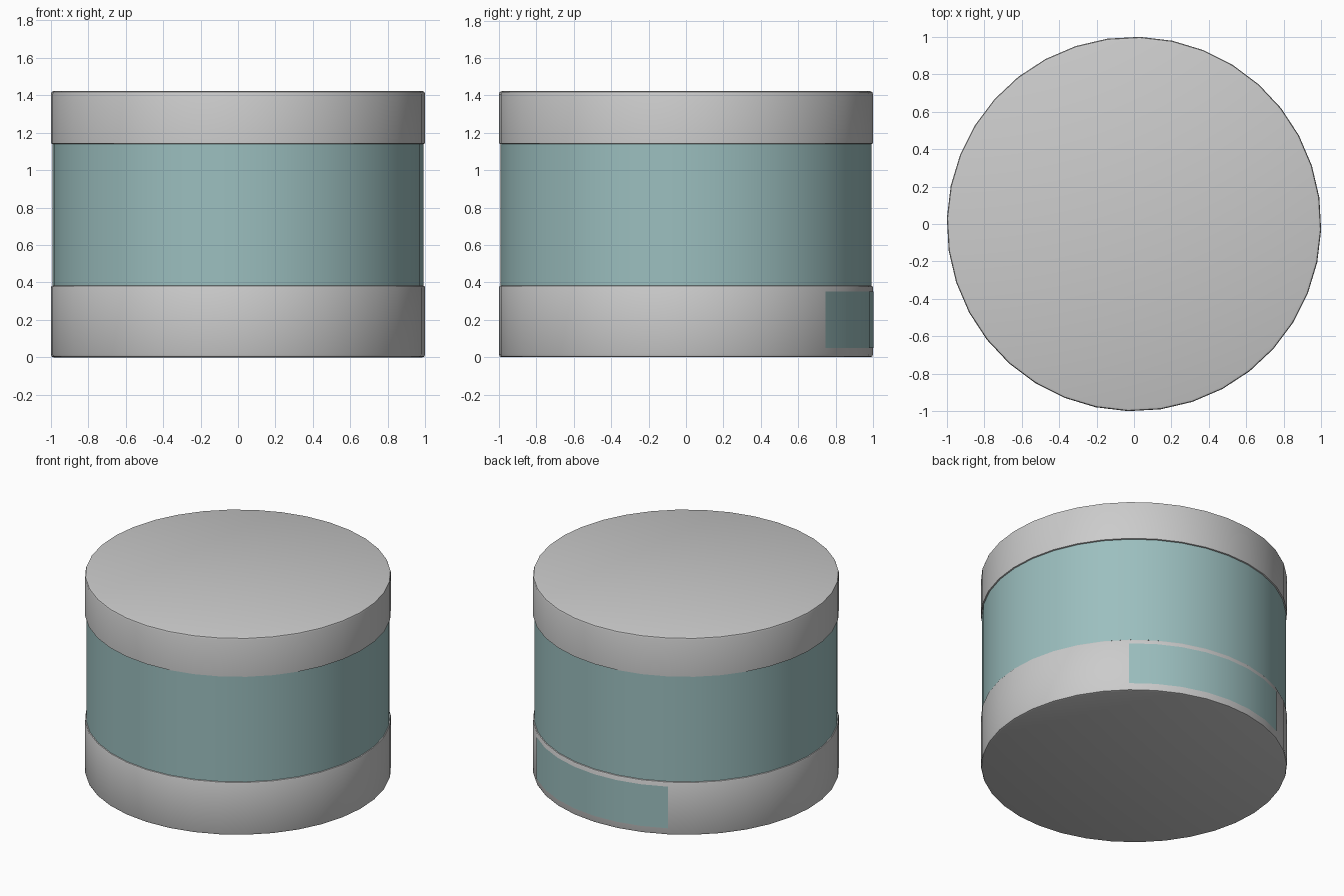
import bpy, math

if "Cube" in bpy.data.objects:
    bpy.data.objects.remove(bpy.data.objects["Cube"])

SIDES = 36
STEP = 2 * math.pi / SIDES
OFFSET = math.radians(8.2)

teal = bpy.data.materials.new("teal")
teal.diffuse_color = (0.33, 0.52, 0.52, 1)
teal.use_nodes = True
teal.node_tree.nodes["Principled BSDF"].inputs["Base Color"].default_value = teal.diffuse_color


def finish(name, verts, faces, material=None):
    mesh = bpy.data.meshes.new(name)
    mesh.from_pydata(verts, [], faces)
    obj = bpy.data.objects.new(name, mesh)
    bpy.context.collection.objects.link(obj)
    if material:
        mesh.materials.append(material)
    bpy.ops.object.select_all(action='DESELECT')
    obj.select_set(True)
    bpy.context.view_layer.objects.active = obj
    bpy.ops.object.shade_smooth_by_angle(angle=math.radians(30))
    return obj


def ring_point(r, i, z):
    a = OFFSET + STEP * i
    return (r * math.cos(a), r * math.sin(a), z)


def lathe(name, profile, material=None, caps=(True, True)):
    """Turn a bottom-to-top (radius, z) profile into a closed drum."""
    n = SIDES
    verts = [ring_point(r, i, z) for r, z in profile for i in range(n)]
    faces = [(k * n + i, k * n + (i + 1) % n, (k + 1) * n + (i + 1) % n, (k + 1) * n + i)
             for k in range(len(profile) - 1) for i in range(n)]
    if caps[0]:
        faces.append(tuple(reversed(range(n))))
    if caps[1]:
        faces.append(tuple(range(len(verts) - n, len(verts))))
    return finish(name, verts, faces, material)


# Base drum with softened edges
lathe("base", [(0.985, 0), (0.996, 0.004), (1, 0.015), (1, 0.373),
               (0.997, 0.38), (0.99, 0.383)])

# Slightly recessed coloured sleeve
lathe("sleeve", [(0.992, 0.383), (0.992, 1.14)], teal, caps=(False, False))

# Lid with softened top edge
lathe("lid", [(0.992, 1.14), (1, 1.143), (1, 1.407), (0.996, 1.418), (0.985, 1.422)])

# Curved label plate on the back of the base, seven facets wide
first, count = 4, 7
plate_verts = [ring_point(1.002, first + i, z) for z in (0.05, 0.35) for i in range(count + 1)]
plate_faces = [(i, i + 1, count + 2 + i, count + 1 + i) for i in range(count)]
finish("back_plate", plate_verts, plate_faces, teal)
